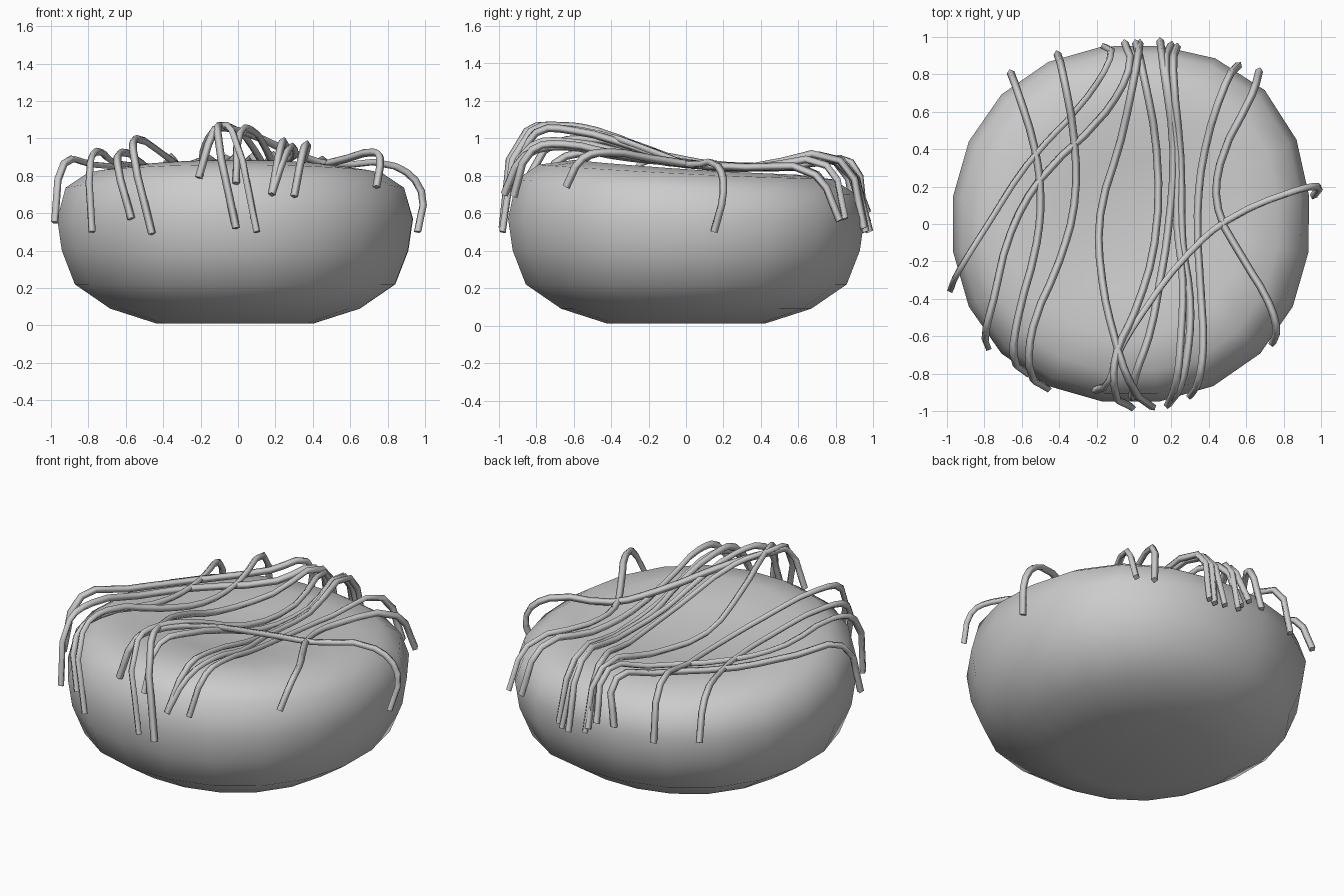
import bpy, bmesh, math
from mathutils import Vector

if "Cube" in bpy.data.objects:
    bpy.data.objects.remove(bpy.data.objects["Cube"])

# Rounded, slightly lopsided body with a dished top that rises toward the front
SEG = 20
PROFILE = [(0.42, .01), (.67, .09), (.86, .22), (.93, .4), (.955, .57),
           (.91, .73), (.79, .81), (.6, .835), (.35, .80)]
bm = bmesh.new()
rings = []
for r, z in PROFILE:
    ring = []
    for i in range(SEG):
        a = 2 * math.pi * (i + .5) / SEG
        s, d = math.sin(a), math.sin(2 * a)
        dz = (-.04 * s + .01 * s * s) * min(1, r / .6) if z > .6 else 0
        rr = r * (1.005 + .02 * d * d + (.035 * d * d if s > 0 and d > 0 else 0))
        ring.append(bm.verts.new((rr * math.cos(a) - .017, rr * s, z + dz)))
    rings.append(ring)
for lo, hi in zip(rings, rings[1:]):
    for i in range(SEG):
        j = (i + 1) % SEG
        bm.faces.new((lo[i], lo[j], hi[j], hi[i]))
for ring, z in ((rings[0], .04), (rings[-1], .775)):
    c = bm.verts.new((-.01, 0, z))
    for i in range(SEG):
        bm.faces.new((ring[i], ring[(i + 1) % SEG], c))
bmesh.ops.recalc_face_normals(bm, faces=bm.faces)
me = bpy.data.meshes.new("body")
bm.to_mesh(me)
bm.free()
for p in me.polygons:
    p.use_smooth = True
body = bpy.data.objects.new("body", me)
bpy.context.collection.objects.link(body)
bpy.context.view_layer.update()


def height(x, y, peak):
    """Strand height: high arch at the front, sagging onto the top behind it."""
    keys = [(-1, peak - .1), (-.8, peak - .01), (-.6, peak), (-.4, peak - .05),
            (-.2, .5 * peak + .41), (0, .86), (.3, .845), (.6, .85), (.8, .88), (1, .89)]
    z = keys[0][1]
    for (a, za), (b, zb) in zip(keys, keys[1:]):
        if a <= y <= b:
            z = za + (zb - za) * (y - a) / (b - a)
    z -= 1.1 * max(0, math.hypot(x, y) - .88)
    hit, loc, _, _ = body.ray_cast(Vector((x, y, 3)), Vector((0, 0, -1)))
    return max(z, loc.z + .025) if hit else z


def strand(name, pts, back_z, front_z, peak):
    """Thin four-sided strand through top-view points, tails hanging to given heights."""
    cu = bpy.data.curves.new(name, 'CURVE')
    cu.dimensions = '3D'
    cu.bevel_depth = .021
    cu.bevel_resolution = 0
    cu.resolution_u = 3
    cu.use_fill_caps = True
    sp = cu.splines.new('BEZIER')
    sp.bezier_points.add(len(pts) - 1)
    for k, (b, (x, y)) in enumerate(zip(sp.bezier_points, pts)):
        z = back_z if k == 0 else front_z if k == len(pts) - 1 else height(x, y, peak)
        b.co = (x, y, z)
        b.handle_left_type = b.handle_right_type = 'AUTO'
    tmp = bpy.data.objects.new(name + "_path", cu)
    bpy.context.collection.objects.link(tmp)
    dg = bpy.context.evaluated_depsgraph_get()
    mesh = bpy.data.meshes.new_from_object(tmp.evaluated_get(dg))
    bpy.data.objects.remove(tmp)
    for p in mesh.polygons:
        p.use_smooth = len(p.vertices) == 4
    bpy.context.collection.objects.link(bpy.data.objects.new(name, mesh))


# Strands on the left
strand("strand_left_outer", [(-.66, .81), (-.62, .7), (-.53, .4), (-.50, .15), (-.52, -.1),
       (-.62, -.5), (-.645, -.7), (-.57, -.8)], .58, .57, .95)
strand("strand_left_inner", [(-.41, .91), (-.38, .8), (-.32, .45), (-.32, .1), (-.4, -.2),
       (-.54, -.55), (-.56, -.76), (-.46, -.88)], .55, .49, 1.01)
strand("strand_left_cross_long", [(-.16, .95), (-.13, .88), (-.25, .68), (-.57, .32),
       (-.78, .0), (-.93, -.24), (-.98, -.35)], .6, .55, 1.06)
strand("strand_left_cross_short", [(-.05, .97), (-.03, .82), (-.15, .6), (-.5, .24),
       (-.66, -.05), (-.75, -.4), (-.79, -.56), (-.78, -.66)], .6, .5, .98)

# Strands over the middle
strand("strand_middle_1", [(.03, .97), (.01, .83), (-.07, .45), (-.18, .05), (-.17, -.3),
       (-.1, -.62), (-.03, -.83), (.1, -.98)], .52, .5, 1.06)
strand("strand_middle_2", [(.01, .97), (.05, .8), (.12, .4), (.11, -.1), (.0, -.48),
       (-.09, -.68), (-.11, -.85), (-.01, -.98)], .55, .52, 1.07)
strand("strand_middle_3", [(.14, .98), (.16, .82), (.21, .4), (.18, -.05), (.14, -.3),
       (.08, -.6), (.01, -.8), (-.01, -.93)], .5, .76, 1.04)
strand("strand_middle_4", [(.2, .96), (.17, .82), (.23, .4), (.23, 0), (.26, -.3),
       (.25, -.62), (.23, -.82), (.18, -.97)], .5, .7, .98)

# Strands on the right
strand("strand_right_inner", [(.23, .95), (.21, .82), (.25, .35), (.26, -.1), (.3, -.4),
       (.29, -.66), (.25, -.86), (.18, -.97)], .52, .7, .96)
strand("strand_right_middle", [(.56, .85), (.49, .75), (.38, .4), (.34, .05), (.36, -.4),
       (.37, -.65), (.35, -.82), (.3, -.92)], .57, .69, .97)
strand("strand_right_outer", [(.67, .82), (.63, .69), (.46, .32), (.45, .08), (.58, -.18),
       (.72, -.42), (.76, -.55), (.74, -.64)], .56, .74, .97)
strand("strand_right_cross", [(.96, .15), (.98, .2), (.84, .17), (.5, .02), (.3, -.15),
       (.05, -.47), (-.1, -.73), (-.13, -.83), (-.21, -.89)], .5, .79, 1.06)
